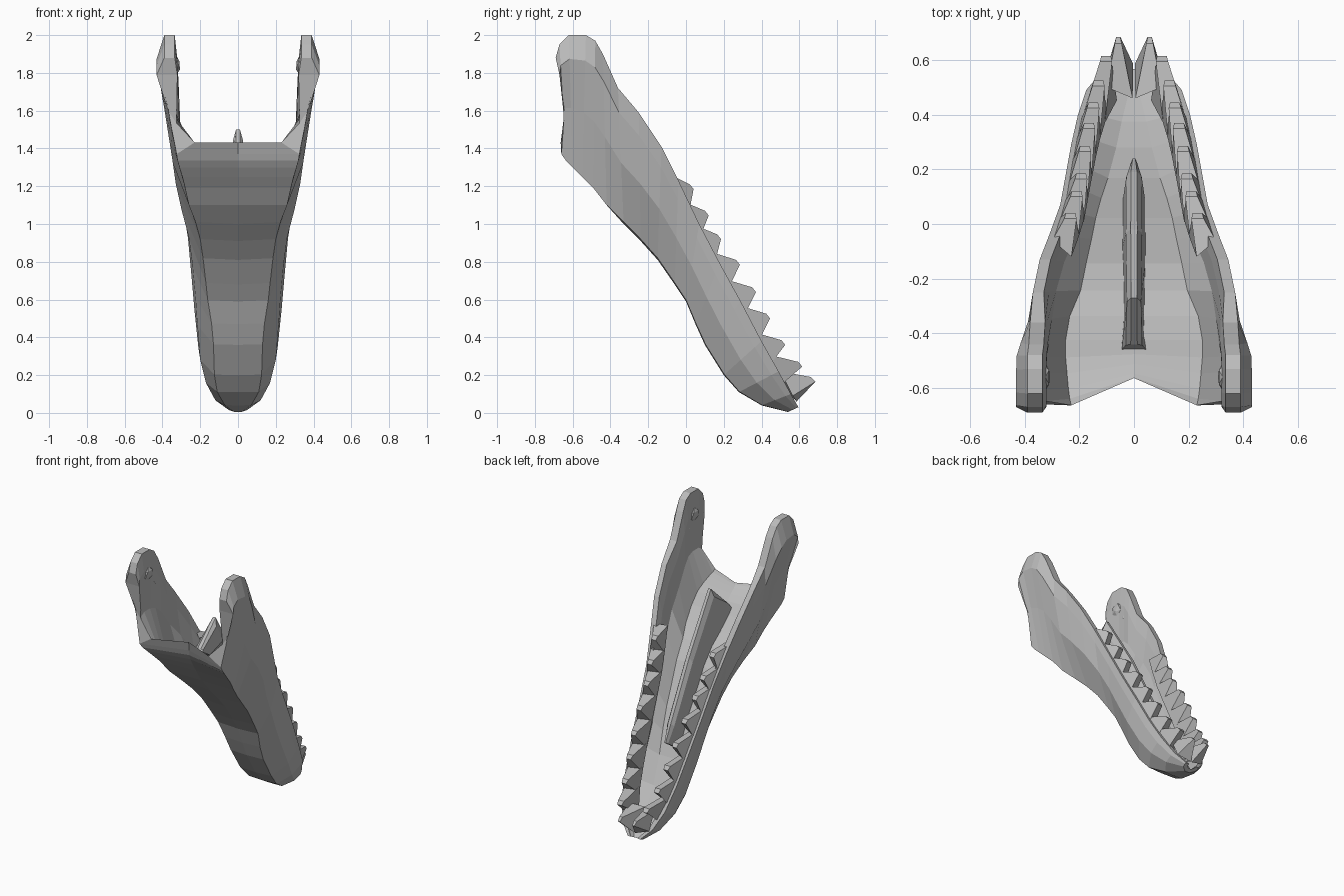
import bpy, bmesh
from mathutils import Vector

cube = bpy.data.objects.get("Cube")
if cube:
    bpy.data.objects.remove(cube, do_unlink=True)

grey = bpy.data.materials.new("bone grey")
grey.use_nodes = True
colour = (0.5, 0.5, 0.5, 1)
grey.diffuse_color = colour
grey.node_tree.nodes["Principled BSDF"].inputs["Base Color"].default_value = colour


def make_object(name, bm, mirror=True):
    """Turn a bmesh into a flat shaded object, mirrored across x when asked."""
    bmesh.ops.recalc_face_normals(bm, faces=bm.faces)
    mesh = bpy.data.meshes.new(name)
    bm.to_mesh(mesh)
    bm.free()
    mesh.materials.append(grey)
    obj = bpy.data.objects.new(name, mesh)
    bpy.context.collection.objects.link(obj)
    if mirror:
        mod = obj.modifiers.new("Mirror", 'MIRROR')
        mod.use_clip = True
        mod.merge_threshold = 0.0005
    return obj


def loft(bm, rings, closed):
    """Skin a list of point rings and return the vertices."""
    rows = [[bm.verts.new(p) for p in ring] for ring in rings]
    count = len(rows[0])
    for a, b in zip(rows, rows[1:]):
        for i in range(count if closed else count - 1):
            j = (i + 1) % count
            bm.faces.new((a[i], a[j], b[j], b[i]))
    return rows


# Stations from hinge to tip: underside y z, rim y z,
# half widths of underside, side and rim, then rim thickness
outer = [
    (-.66, 1.37, -.69, 1.88, .325, .37, .39, .11),
    (-.635, 1.335, -.67, 1.95, .32, .37, .39, .11),
    (-.6, 1.3, -.62, 2, .31, .37, .39, .11),
    (-.55, 1.25, -.53, 2, .295, .37, .39, .11),
    (-.49, 1.19, -.48, 1.97, .28, .365, .39, .11),
    (-.42, 1.1, -.44, 1.9, .26, .355, .385, .1),
    (-.33, 1, -.36, 1.72, .225, .345, .38, .07),
    (-.24, .91, -.25, 1.59, .2, .33, .37, .05),
    (-.15, .81, -.13, 1.41, .185, .3, .345, .05),
    (-.06, .68, -.04, 1.23, .17, .26, .31, .05),
    (0, .59, .07, 1, .16, .24, .27, .05),
    (.05, .47, .18, .79, .14, .225, .25, .05),
    (.1, .36, .29, .59, .13, .215, .23, .05),
    (.2, .2, .4, .38, .125, .2, .205, .05),
    (.28, .11, .49, .22, .11, .17, .175, .05),
    (.4, .04, .555, .1, .07, .12, .12, .04),
    (.54, .005, .595, .03, .02, .05, .05, .03),
]
# Trough floor at the same stations: half width, height fraction
floor = [(.23, .12), (.235, .13), (.24, .14), (.245, .16), (.25, .18), (.25, .2),
         (.235, .24), (.195, .28), (.175, .3), (.155, .3), (.14, .32), (.12, .35),
         (.095, .36), (.065, .4), (.045, .45), (.02, .5), (.008, .5)]
ARMS = 5


def section(index, row, bed):
    yb, zb, yr, zr, x_under, x_side, x_rim, thick = row
    x_floor, rise = bed

    def at(x, f):
        return Vector((x, yb + (yr - yb) * f, zb + (zr - zb) * f))

    notch = Vector((0, max(0, .1 - .022 * index), 0))
    hollow = Vector((0, .03 if index == 0 else 0, 0))
    x_up = x_side * .4 + x_rim * .6 + max(0, thick - .05) * .7 + .007
    inner_side = x_side - min(.045, x_side * .7)
    return [at(0, 0) + notch, at(x_under, 0 if index <= ARMS else .015),
            at(x_side, .45) + hollow, at(x_up, .82) + hollow / 2,
            at(x_rim, 1), at(x_rim - min(thick * .8, .055), 1), at(x_up - thick, .82) + hollow / 2,
            at(inner_side, min(.55, .32 + .04 * index)) + hollow,
            at(x_floor, rise), at(0, rise) + notch]


# Jaw shell: hollow trough with tall hinge arms
bm = bmesh.new()
rings = [section(i, s, f) for i, (s, f) in enumerate(zip(outer, floor))]
rows = loft(bm, rings, False)
for end in (rows[0], rows[-1]):
    for k in range(4):
        bm.faces.new((end[k], end[k + 1], end[8 - k], end[9 - k]))
make_object("jaw_shell", bm)


def rim_at(z):
    """Rim y and half width at a height below the arms."""
    for a, b in zip(outer[ARMS:], outer[ARMS + 1:]):
        if a[3] >= z >= b[3]:
            f = (a[3] - z) / (a[3] - b[3])
            return a[2] + (b[2] - a[2]) * f, a[6] + (b[6] - a[6]) * f


# Side teeth: blunt wedges pointing backwards, given as upper z, lower z, tip y
bm = bmesh.new()
teeth = [(1.25, 1.09, .04), (1.11, .96, .12), (.985, .82, .185), (.85, .68, .285),
         (.705, .53, .37), (.565, .39, .445), (.425, .27, .525), (.31, .16, .615)]
for top, low, tip in teeth:
    y1, x1 = rim_at(top)
    y2, x2 = rim_at(low)
    base = [(x1 - .015, y1 - .01, top), (x1 - .085, y1 - .07, top - .02),
            (x2 - .085, y2 - .07, low - .02), (x2 - .015, y2 - .005, low)]
    xm = (x1 + x2) / 2
    z = top - .04
    end = [(xm - .045, tip - .02, z), (xm - .09, tip - .02, z),
           (xm - .085, tip, z - .025), (xm - .05, tip, z - .025)]
    quads = loft(bm, [base, end], True)
    bm.faces.new(quads[0])
    bm.faces.new(quads[1])
make_object("side_teeth", bm)

# Front pair of teeth at the tip
bm = bmesh.new()
base = [(.1, .5, .22), (.005, .46, .2), (.003, .585, .06), (.1, .565, .09)]
end = [(.07, .66, .19), (.045, .66, .19), (.05, .685, .165), (.065, .685, .165)]
quads = loft(bm, [base, end], True)
for ring in quads:
    bm.faces.new(ring)
make_object("front_teeth", bm)

# Central ridge: a long thin crest on the trough floor
crest = [(-.46, 1.3, -.44, 1.34, .03), (-.36, 1.13, -.27, 1.5, .026),
         (-.1, .85, -.02, 1.1, .03), (.08, .58, .19, .7, .028), (.12, .5, .24, .58, .012)]
bm = bmesh.new()
rings = []
for yb, zb, yt, zt, w in crest:
    ym, zm = yb + (yt - yb) * .85, zb + (zt - zb) * .85
    rings.append([(-w * 1.5, yb, zb), (-w, ym, zm), (-w * .4, yt, zt),
                  (w * .4, yt, zt), (w, ym, zm), (w * 1.5, yb, zb)])
quads = loft(bm, rings, True)
bm.faces.new(quads[0])
bm.faces.new(quads[-1])
make_object("floor_ridge", bm, mirror=False)

# Small bosses on the inner faces of the hinge arms
bm = bmesh.new()
for y, z, size in ((-.56, 1.84, .05), (-.49, 1.75, .02)):
    made = bmesh.ops.create_icosphere(bm, subdivisions=1, radius=size)["verts"]
    for v in made:
        v.co = Vector((.325 + v.co.x * .4, y + v.co.y, z + v.co.z))
make_object("hinge_bosses", bm)
